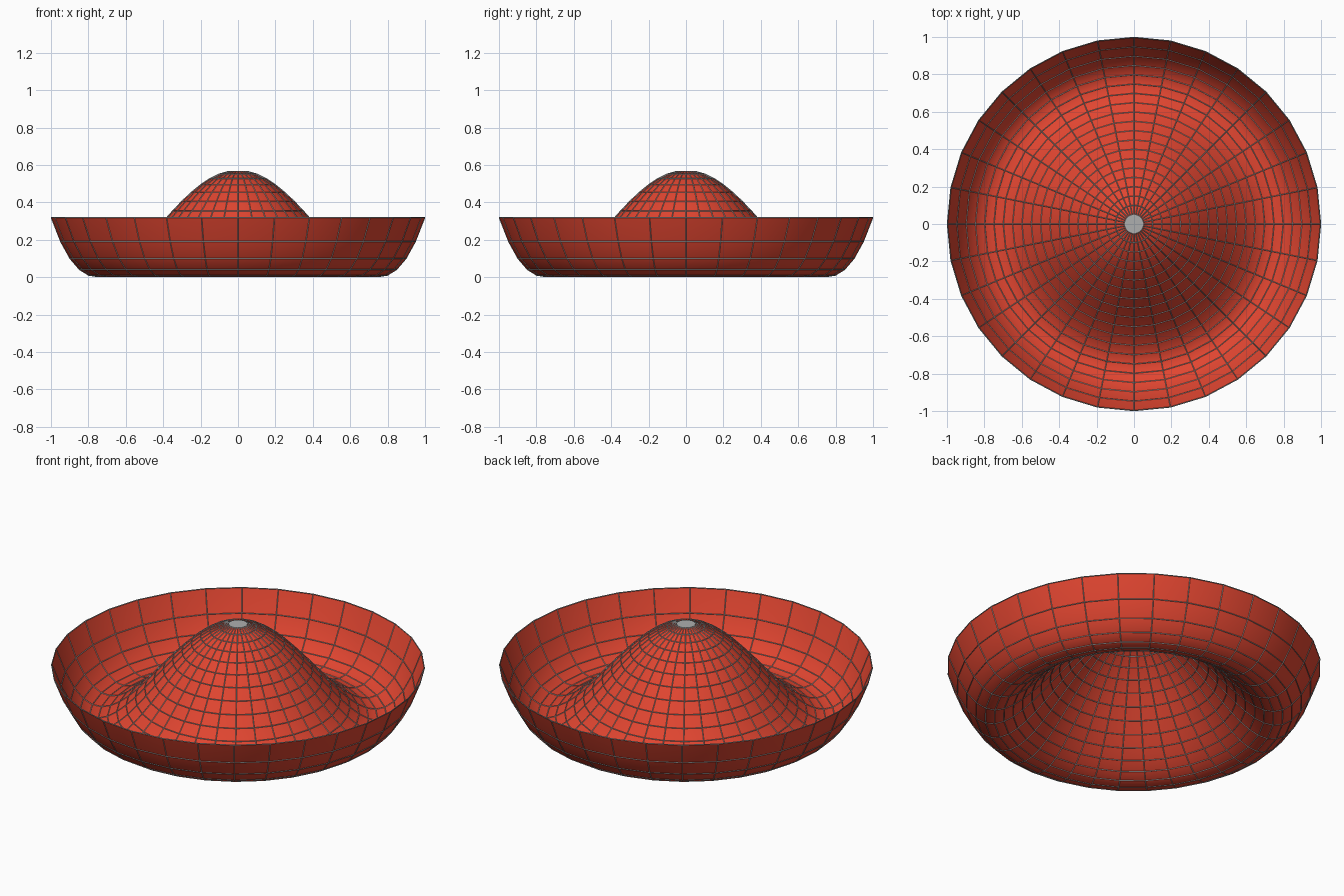
import bpy, bmesh, math

if "Cube" in bpy.data.objects:
    bpy.data.objects.remove(bpy.data.objects["Cube"])

SIDES, RINGS, STEP = 32, 20, 0.05
TOP, R0 = 0.568, 0.757      # peak height, radius of the trough


def material(name, rgb):
    m = bpy.data.materials.new(name)
    m.diffuse_color = (*rgb, 1)
    m.use_nodes = True
    m.node_tree.nodes["Principled BSDF"].inputs["Base Color"].default_value = m.diffuse_color
    return m


red = material("warm red", (0.75, 0.06, 0.03))
grey = material("wire grey", (0.42, 0.43, 0.43))


def height(r):
    return TOP * (1 - (r / R0) ** 2) ** 2 + 0.003


def revolve(name, mat):
    """Hat-shaped quad grid turned round z, open at the small centre hole."""
    bm = bmesh.new()
    rings = []
    for i in range(1, RINGS + 1):
        r = i * STEP
        rings.append([bm.verts.new((r * 0.998 * math.cos(a), r * 0.998 * math.sin(a), height(r)))
                      for a in (2 * math.pi * k / SIDES for k in range(SIDES))])
    for a, b in zip(rings, rings[1:]):
        for k in range(SIDES):
            n = (k + 1) % SIDES
            bm.faces.new((a[k], b[k], b[n], a[n])).smooth = True
    me = bpy.data.meshes.new(name)
    bm.to_mesh(me)
    bm.free()
    me.materials.append(mat)
    ob = bpy.data.objects.new(name, me)
    bpy.context.collection.objects.link(ob)
    return ob


# Red curved sheet
revolve("hat_surface", red)

# Thin grey grid wires along every ring and spoke
wires = revolve("grid_wires", grey)
for p in wires.data.polygons:
    p.use_smooth = False
mod = wires.modifiers.new("wire", 'WIREFRAME')
mod.thickness = 0.006
mod.use_even_offset = False
mod.use_boundary = True

# Small grey cap where the spokes meet
bpy.ops.mesh.primitive_cylinder_add(vertices=SIDES, radius=0.05, depth=0.006,
                                    location=(0, 0, height(STEP)))
cap = bpy.context.object
cap.name = "centre_cap"
cap.data.materials.append(grey)
